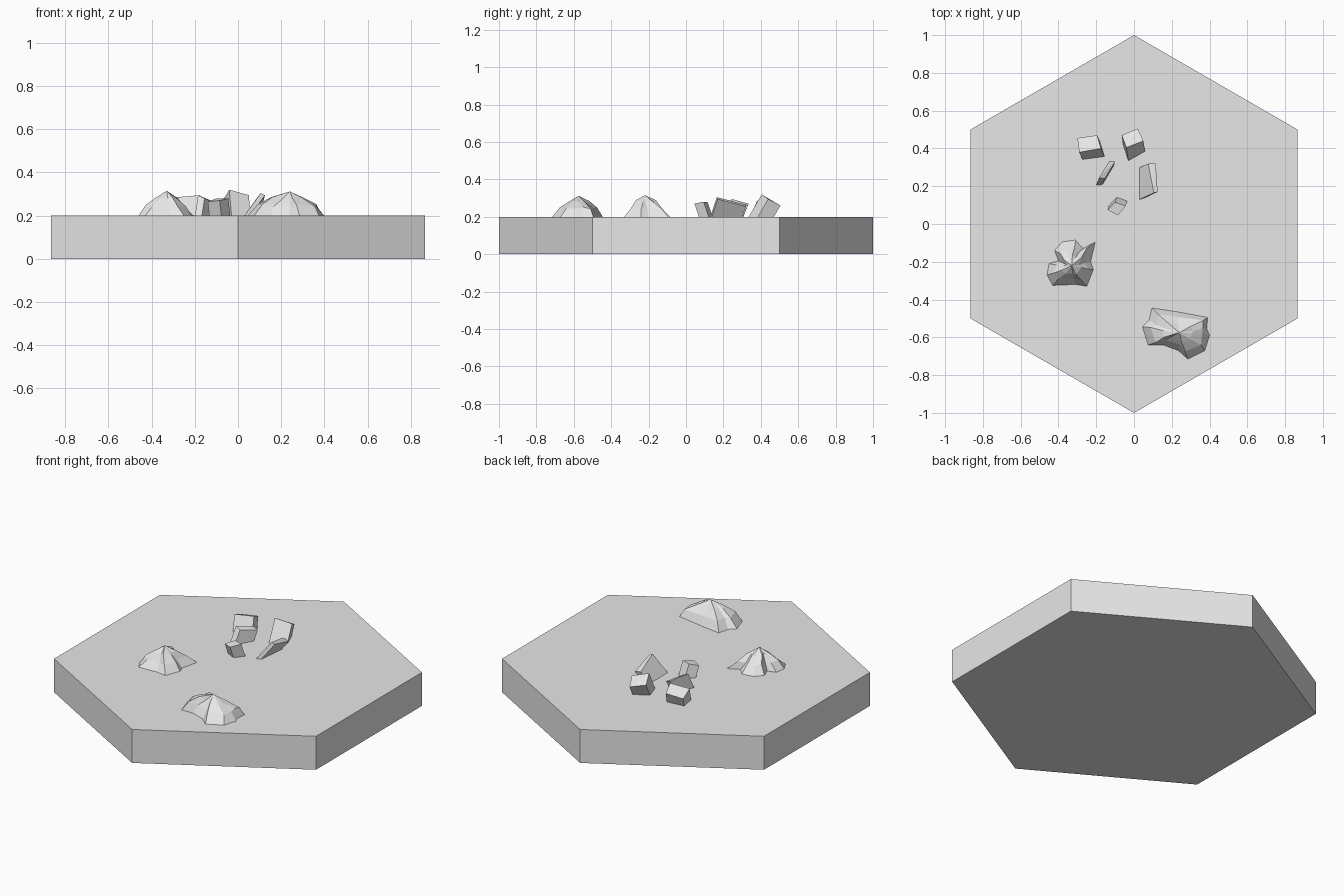
import bpy
import bmesh
import random
from mathutils import Vector

random.seed(4)
cube = bpy.data.objects.get("Cube")
if cube:
    bpy.data.objects.remove(cube, do_unlink=True)

GROUND = 0.2
stone = bpy.data.materials.new("stone grey")
stone.use_nodes = True
stone.diffuse_color = (0.8, 0.8, 0.8, 1)
stone.node_tree.nodes["Principled BSDF"].inputs["Base Color"].default_value = (0.8, 0.8, 0.8, 1)


def finish(bm, name):
    """Turn a bmesh into a flat shaded stone object."""
    bmesh.ops.recalc_face_normals(bm, faces=bm.faces)
    mesh = bpy.data.meshes.new(name)
    bm.to_mesh(mesh)
    bm.free()
    mesh.materials.append(stone)
    obj = bpy.data.objects.new(name, mesh)
    bpy.context.collection.objects.link(obj)
    return obj


def mound(name, outline, peak, rings):
    """Craggy heap: the outline shrinks towards the peak, ring by ring."""
    bm = bmesh.new()
    loops = []
    for sx, sy, z in rings:
        rough = 0.008 if z > GROUND else 0
        loop = []
        for x, y in outline:
            loop.append(bm.verts.new((
                peak[0] + (x - peak[0]) * sx + random.uniform(-rough, rough),
                peak[1] + (y - peak[1]) * sy + random.uniform(-rough, rough),
                z + random.uniform(-rough, rough))))
        loops.append(loop)
    n = len(outline)
    for low, high in zip(loops, loops[1:]):
        for i in range(n):
            j = (i + 1) % n
            bm.faces.new((low[i], low[j], high[j], high[i]))
    tip = bm.verts.new(peak)
    for i in range(n):
        bm.faces.new((loops[-1][i], loops[-1][(i + 1) % n], tip))
    bm.faces.new(loops[0])
    return finish(bm, name)


def block(name, top, lean):
    """Leaning block: a top quad swept down into the ground."""
    bm = bmesh.new()
    for p in top:
        p = Vector(p)
        reach = (p.z - GROUND + 0.01) / -lean[2]
        bm.verts.new(p)
        bm.verts.new(p + Vector(lean) * reach)
    bmesh.ops.convex_hull(bm, input=bm.verts)
    bmesh.ops.dissolve_limit(bm, angle_limit=0.05, verts=bm.verts, edges=bm.edges)
    return finish(bm, name)


# Hexagonal base tile, a corner pointing to the front
bpy.ops.mesh.primitive_cylinder_add(vertices=6, radius=1, depth=GROUND,
                                    location=(0, 0, GROUND / 2))
base = bpy.context.object
base.name = "base_tile"
base.data.materials.append(stone)

# Two rubble heaps
mound("round_rubble_heap",
      [(-.38, -.095), (-.31, -.085), (-.27, -.13), (-.205, -.095), (-.23, -.2),
       (-.215, -.24), (-.25, -.33), (-.31, -.32), (-.43, -.325), (-.46, -.27),
       (-.45, -.21), (-.40, -.195), (-.42, -.14)],
      (-.33, -.22, .315),
      [(1, 1, GROUND), (.7, .72, .245), (.38, .38, .285)])
mound("long_rubble_heap",
      [(.095, -.445), (.23, -.465), (.39, -.495), (.385, -.555), (.40, -.59),
       (.375, -.67), (.285, -.715), (.235, -.67), (.155, -.64), (.075, -.64),
       (.045, -.545), (.08, -.51)],
      (.24, -.575, .312),
      [(1, 1, GROUND), (.8, .72, .25), (.45, .4, .28)])

# Scattered leaning blocks
block("square_block_right",
      [(-.30, .455, .255), (-.195, .47, .265), (-.175, .40, .295), (-.29, .38, .285)],
      (.02, -.045, -.1))
block("square_block_left",
      [(-.065, .47, .28), (.02, .505, .26), (.05, .44, .295), (-.04, .405, .32)],
      (.01, -.07, -.12))
block("thin_shard",
      [(-.185, .245, .295), (-.13, .335, .27), (-.10, .33, .26), (-.155, .24, .28)],
      (-.015, -.04, -.1))
block("leaning_slab",
      [(.105, .165, .305), (.125, .17, .295), (.115, .32, .255), (.075, .32, .265)],
      (-.075, -.035, -.105))
block("small_chip",
      [(-.14, .075, .265), (-.085, .045, .27), (-.045, .095, .28), (-.10, .115, .28)],
      (.01, .03, -.09))
